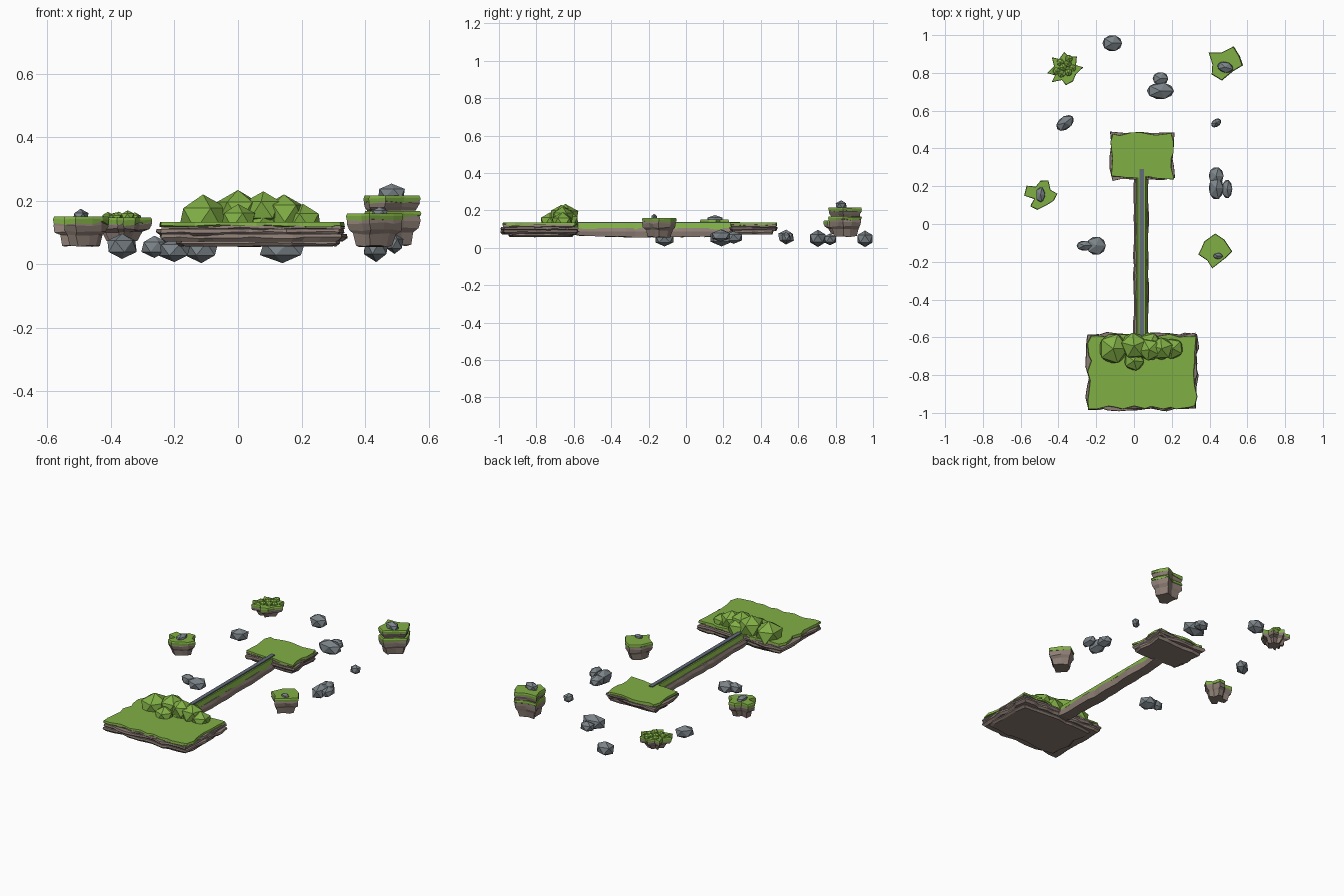
import bpy, bmesh, math, random
from mathutils import Matrix, Vector

random.seed(4)


def material(name, rgb):
    m = bpy.data.materials.new(name)
    m.diffuse_color = (*rgb, 1)
    return m


GRASS = material("grass", (0.22, 0.43, 0.06))
EARTH = material("earth", (0.27, 0.21, 0.18))
STONE = material("stone", (0.2, 0.23, 0.25))
PATH = material("path", (0.12, 0.15, 0.19))


def finish(bm, name, mat):
    bmesh.ops.recalc_face_normals(bm, faces=bm.faces)
    me = bpy.data.meshes.new(name)
    bm.to_mesh(me)
    bm.free()
    me.materials.append(mat)
    ob = bpy.data.objects.new(name, me)
    bpy.context.collection.objects.link(ob)
    return ob


def loft(name, rings, mat):
    """Skin equal-length closed rings and cap both ends."""
    bm = bmesh.new()
    vs = [[bm.verts.new(p) for p in r] for r in rings]
    n = len(vs[0])
    for a, b in zip(vs, vs[1:]):
        for i in range(n):
            j = (i + 1) % n
            bm.faces.new((a[i], a[j], b[j], b[i]))
    bm.faces.new(vs[0])
    bm.faces.new(vs[-1])
    return finish(bm, name, mat)


def jit(a):
    return random.uniform(-a, a)


def lump(name, x, y, z, rx, ry, rz, mat, turn=0):
    """Low-poly boulder or bush with a vertex at each pole."""
    bm = bmesh.new()
    bmesh.ops.create_icosphere(bm, subdivisions=1, radius=1)
    m = (Matrix.Translation((x, y, z)) @ Matrix.Rotation(math.radians(turn), 4, 'Z')
         @ Matrix.Diagonal((rx * 1.1, ry * 1.15, rz, 1)))
    bmesh.ops.transform(bm, matrix=m, verts=bm.verts)
    finish(bm, name, mat)


def jagged_rect(x0, x1, y0, y1, step=0.045, j=0.011):
    corners = [(x0, y0), (x1, y0), (x1, y1), (x0, y1)]
    pts = []
    for k in range(4):
        a, b = Vector(corners[k]), Vector(corners[(k + 1) % 4])
        n = round((b - a).length / step)
        for i in range(n):
            p = a.lerp(b, (i + jit(0.25)) / n if i else 0)
            pts.append((p.x + jit(j), p.y + jit(j)))
    return pts


def scaled(pts, s, z, jz=0, j=0.0):
    cx = sum(p[0] for p in pts) / len(pts)
    cy = sum(p[1] for p in pts) / len(pts)
    return [(cx + (x - cx) * s + jit(j), cy + (y - cy) * s + jit(j), z + jit(jz)) for x, y in pts]


# Large platforms: grass sheet over ragged rock slabs
def platform(name, x0, x1, y0, y1, slabs):
    turf = jagged_rect(x0, x1, y0, y1)
    loft(name + "_grass", [scaled(turf, 1, 0.134), scaled(turf, 1.01, 0.121, 0.004),
                           scaled(turf, 0.95, 0.118)], GRASS)
    for i, (l, r, f, b, top, bot) in enumerate(slabs):
        o = jagged_rect(x0 + l, x1 + r, y0 + f, y1 + b, 0.06, 0.012)
        loft(f"{name}_slab_{i}", [scaled(o, 0.99, top), scaled(o, 1.0, (top + bot) / 2, 0.003),
                                  scaled(o, 0.95, bot, 0.001)], EARTH)


platform("main_platform", -0.235, 0.325, -0.97, -0.59, [
    (0.005, 0.0, 0.0, 0.0, 0.123, 0.105),
    (-0.015, 0.005, -0.01, 0.01, 0.112, 0.09),
    (-0.01, 0.01, -0.012, 0.005, 0.095, 0.072),
    (0.05, -0.01, 0.03, -0.02, 0.077, 0.057)])
platform("far_platform", -0.115, 0.205, 0.245, 0.475, [
    (0.0, 0.0, 0.0, 0.0, 0.123, 0.105),
    (-0.005, 0.005, -0.005, 0.003, 0.112, 0.09),
    (0.01, 0.0, 0.01, -0.01, 0.095, 0.072)])

# Bridge: rock beam, grass ridge, grey path strip
rock, turf = [], []
N = 18
for i in range(N + 1):
    t = i / N
    y = -0.62 + 0.9 * t
    zb = 0.072 - 0.016 * math.sin(math.pi * t) ** 0.5
    a, b = jit(0.004), jit(0.004)
    rock.append([(0.003 + a, y, zb + jit(0.002)), (0.072 + b, y, zb + jit(0.002)),
                 (0.077 + b, y, 0.088), (0.07 + b, y, 0.106), (0.006 + a, y, 0.106), (-0.002 + a, y, 0.088)])
    turf.append([(0.01, y, 0.1 + jit(0.003)), (0.07, y, 0.1 + jit(0.003)),
                 (0.061, y, 0.132), (0.021, y, 0.132)])
loft("bridge_rock", rock, EARTH)
loft("bridge_grass", turf, GRASS)
loft("path_strip", [[(0.029, y, 0.12), (0.053, y, 0.12), (0.053, y, 0.139), (0.029, y, 0.139)]
                    for y in (-0.6, 0.29)], PATH)

# Bushes on the main platform: x, y, radius, top
for i, (x, y, r, top) in enumerate([
        (-0.11, -0.66, 0.078, 0.22), (0.0, -0.645, 0.068, 0.234), (0.08, -0.665, 0.058, 0.23),
        (0.0, -0.725, 0.052, 0.19), (0.145, -0.66, 0.06, 0.22), (0.205, -0.66, 0.055, 0.19),
        (0.08, -0.645, 0.07, 0.205)]):
    lump(f"bush_{i}", x, y, top - r, r, r, r, GRASS, i * 23)

# Loose boulders: x, y, z, radii, turn
for i, b in enumerate([
        (-0.115, 0.957, 0.048, 0.053, 0.042, 0.044, 0), (0.14, 0.705, 0.05, 0.073, 0.043, 0.046, 0),
        (0.14, 0.77, 0.045, 0.042, 0.034, 0.032, 0), (-0.365, 0.535, 0.057, 0.054, 0.033, 0.04, 38),
        (0.435, 0.535, 0.055, 0.03, 0.02, 0.03, 35), (0.435, 0.255, 0.055, 0.04, 0.046, 0.034, 0),
        (0.435, 0.19, 0.053, 0.04, 0.06, 0.046, 0), (0.493, 0.185, 0.065, 0.028, 0.048, 0.032, 0),
        (-0.2, -0.115, 0.045, 0.052, 0.048, 0.038, 0), (-0.263, -0.115, 0.055, 0.042, 0.026, 0.035, 0)]):
    lump(f"boulder_{i}", *b[:6], STONE, b[6])


# Small floating islands: outlines in hundredths around a centre
def island(name, cx, cy, outline, top, bottom, foot=0.66):
    o = [(cx + x / 100, cy + y / 100) for x, y in outline]
    h = top - bottom
    loft(name + "_grass", [scaled(o, 0.96, top), scaled(o, 1.0, top - 0.008, 0.002),
                           scaled(o, 0.98, top - 0.02, 0.007), scaled(o, 0.85, top - 0.02)], GRASS)
    loft(name + "_rock", [scaled(o, 0.93, top - 0.008), scaled(o, 0.97, top - 0.3 * h, 0.004, 0.003),
                          scaled(o, 0.92, top - 0.5 * h, 0.004, 0.004),
                          scaled(o, (0.86 + foot) / 2, top - 0.62 * h, 0.003, 0.004),
                          scaled(o, foot, bottom, 0.003, 0.003)], EARTH)


ragged = [(-0.5, 8.5), (2, 6.3), (6.3, 6.3), (5.8, 1.6), (9.5, 0.5), (5.8, -3.2), (4.2, -7), (0.5, -9),
          (-1.6, -6.3), (-7, -7.4), (-5.3, -3.7), (-9.5, -2.6), (-5.8, 1), (-7, 5.8), (-3.2, 4.8)]
star = [(4.2, 7.5), (5.3, 2.6), (9, 0.5), (7, -3.2), (3.7, -5.3), (-1.6, -8), (-5.3, -6.3), (-3.2, -2.1),
        (-8.7, -0.5), (-7.4, 4.8), (-2.6, 4.2), (0, 7.4)]
kite = [(0, 9), (4.8, 5.8), (9, -0.5), (6, -3.5), (3.2, -5.8), (-1.6, -9.5), (-4.2, -5.3), (-9, -2.1),
        (-7.4, 1), (-5.8, 4.8)]
tall = [(4.2, 9.5), (7.4, 4.2), (9, -0.5), (3.7, -3.7), (-2.1, -8.5), (-7.4, -5.3), (-7, 0), (-8, 3.2),
        (-9, 6.3), (-2.1, 6.3)]
island("bushy_island", -0.365, 0.825, ragged, 0.147, 0.075, 0.5)
island("star_island", -0.495, 0.155, star, 0.15, 0.057)
island("kite_island", 0.43, -0.14, kite, 0.16, 0.057)
island("tall_island_base", 0.487, 0.845, tall, 0.168, 0.06, 0.68)
island("tall_island_cap", 0.485, 0.845, tall, 0.216, 0.14, 0.8)

# Stones and small bushes on the islands
lump("star_stone", -0.495, 0.155, 0.15, 0.025, 0.04, 0.025, STONE)
lump("kite_stone", 0.445, -0.17, 0.16, 0.026, 0.016, 0.021, STONE)
lump("tall_stone", 0.483, 0.83, 0.224, 0.044, 0.028, 0.03, STONE, -15)
for i, (x, y) in enumerate([(-4.5, -1.5), (-2, -3), (-2.5, 3), (1.5, 2.5), (1.8, -2.2), (4, 0), (-1, 0.5), (2, 5)]):
    lump(f"island_bush_{i}", -0.365 + x / 100, 0.825 + y / 100, 0.147 + jit(0.004),
         0.02, 0.02, 0.019, GRASS, i * 31)
